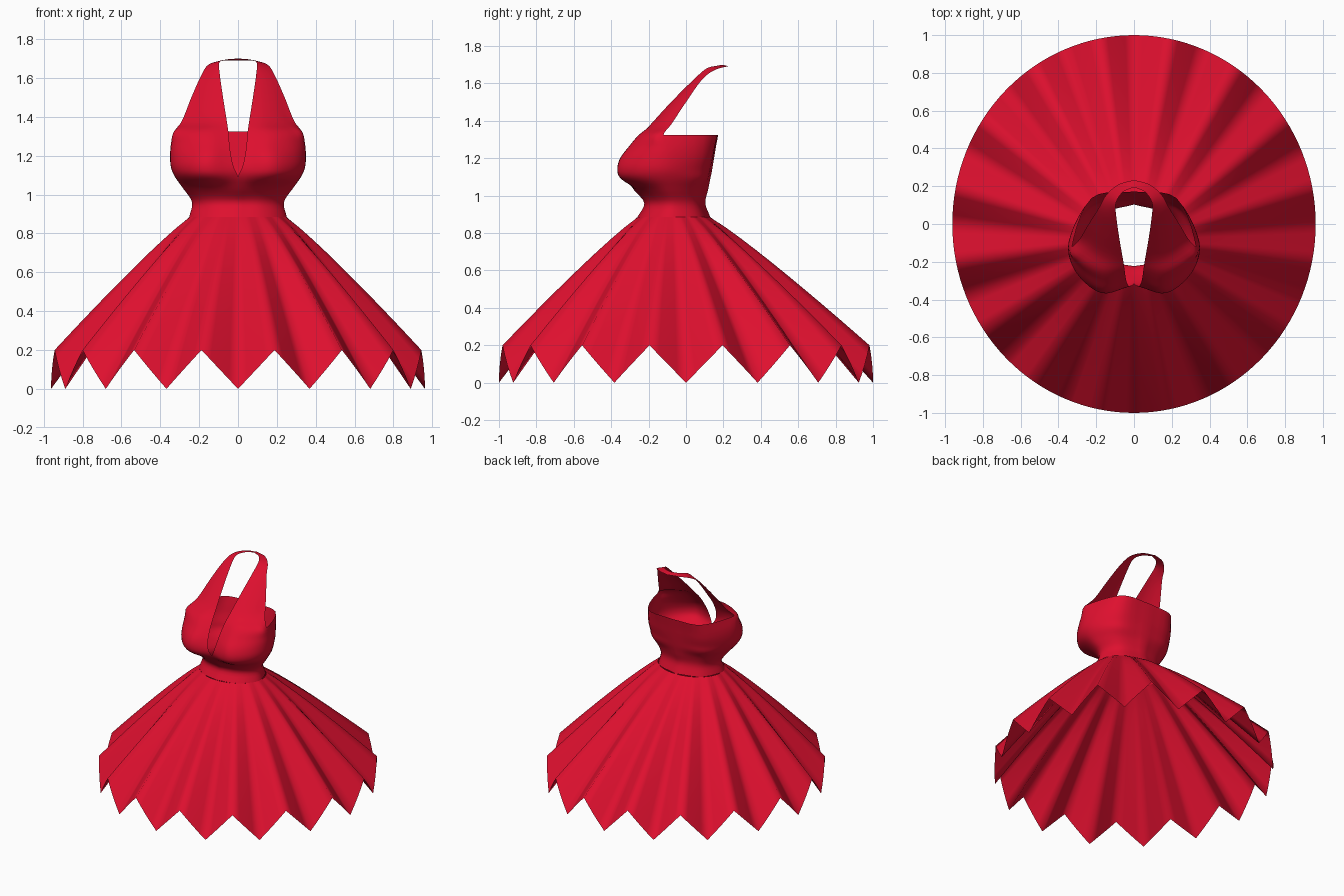
import bpy, bmesh
from math import sin, cos, radians, pi
from mathutils import Vector

if "Cube" in bpy.data.objects:
    bpy.data.objects.remove(bpy.data.objects["Cube"])

red = bpy.data.materials.new("red_cloth")
red.diffuse_color = (0.73, 0.005, 0.028, 1)
red.use_nodes = True
red.node_tree.nodes["Principled BSDF"].inputs["Base Color"].default_value = red.diffuse_color


def make(name, bm):
    bmesh.ops.recalc_face_normals(bm, faces=bm.faces)
    for f in bm.faces:
        f.smooth = True
    me = bpy.data.meshes.new(name)
    bm.to_mesh(me)
    bm.free()
    me.materials.append(red)
    ob = bpy.data.objects.new(name, me)
    bpy.context.collection.objects.link(ob)
    return ob


def spline(pts, n):
    """Smooth curve through all points, n steps per span."""
    p = [2 * pts[0] - pts[1]] + pts + [2 * pts[-1] - pts[-2]]
    out = []
    for i in range(1, len(p) - 2):
        a, b, c, d = p[i - 1:i + 3]
        for k in range(n):
            t = k / n
            out.append(0.5 * (2 * b + (c - a) * t + (2 * a - 5 * b + 4 * c - d) * t * t
                              + (3 * b - a - 3 * c + d) * t ** 3))
    return out + [pts[-1].copy()]


# Skirt: sixteen pleats flaring from the oval waist to a zigzag hem
N, ROWS, PLEATS = 128, 10, 16
WAIST_Z = 0.885
bm = bmesh.new()
rings = []
for r in range(ROWS + 1):
    t = r / ROWS
    ring = []
    for i in range(N):
        a = 2 * pi * i / N
        ph = (i * PLEATS / N) % 1
        tip = abs(2 * ph - 1)                      # 1 at hem points, 0 between
        x = (0.25 + (0.962 - 0.25) * t) * sin(a)
        y = -0.065 * (1 - t) - (0.195 + (1.0 - 0.195) * t) * cos(a)
        z = WAIST_Z - (WAIST_Z - 0.2 + 0.2 * tip) * t ** 1.1
        ring.append(bm.verts.new((x, y, z)))
    rings.append(ring)
for lo, hi in zip(rings, rings[1:]):
    for i in range(N):
        j = (i + 1) % N
        bm.faces.new((lo[i], lo[j], hi[j], hi[i]))
make("skirt", bm)


# Bodice half sections, from centre back round the side to the front edge
def oval(z, a, b, c):
    return [Vector((a * sin(radians(d)), c + b * cos(radians(d)), z))
            for d in (0, 45, 90, 120, 150, 180)]


def section(z, *xy):
    return [Vector((x, y, z)) for x, y in xy]


def strap(outer, inner, bow):
    o, i = Vector(outer), Vector(inner)
    return [o.lerp(i, k / 3) - Vector((0, bow if k in (1, 2) else 0, 0)) for k in range(4)]


body = [
    oval(WAIST_Z, 0.25, 0.195, -0.065),
    oval(0.96, 0.235, 0.163, -0.06),
    oval(1.03, 0.28, 0.198, -0.08),
    section(1.09, (0, .13), (.22, .09), (.32, -.09), (.29, -.24), (.165, -.345), (0, -.315)),
    section(1.14, (0, .14), (.225, .1), (.34, -.09), (.31, -.25), (.175, -.365), (.022, -.33)),
    section(1.20, (0, .15), (.23, .115), (.345, -.09), (.31, -.24), (.17, -.35), (.036, -.315)),
    section(1.26, (0, .16), (.23, .125), (.342, -.1), (.3, -.22), (.165, -.305), (.044, -.285)),
    section(1.325, (0, .172), (.225, .137), (.328, -.12), (.28, -.195), (.165, -.25), (.05, -.24)),
]
# Halter strap sections, rising from the front and meeting behind the neck
halter = [
    strap((.288, -.08, 1.38), (.058, -.19, 1.38), 0.025),
    strap((.24, .0, 1.5), (.077, -.08, 1.5), 0.012),
    strap((.186, .085, 1.62), (.094, .04, 1.62), 0.005),
    strap((.15, .15, 1.67), (.096, .11, 1.68), 0),
    strap((.085, .208, 1.688), (.06, .168, 1.695), 0),
    strap((0, .233, 1.69), (0, .195, 1.70), 0),
]
S, V = 5, 4
SIDE = 2 * S                                        # column where the armhole ends
body = [spline(r, S) for r in body]
halter = [spline(r, S) for r in halter]
bm = bmesh.new()
columns = []
for c in range(len(body[0])):
    pts = [r[c] for r in body]
    if c >= SIDE:
        pts += [r[c - SIDE] for r in halter]
    col = spline(pts, V)
    for p in col:
        p.x = max(p.x, 0)
    columns.append([bm.verts.new(p) for p in col])
for a, b in zip(columns, columns[1:]):
    for k in range(min(len(a), len(b)) - 1):
        bm.faces.new((a[k], b[k], b[k + 1], a[k + 1]))
bodice = make("halter_bodice", bm)
mirror = bodice.modifiers.new("mirror", 'MIRROR')
mirror.use_axis[0] = True
mirror.merge_threshold = 0.0005
